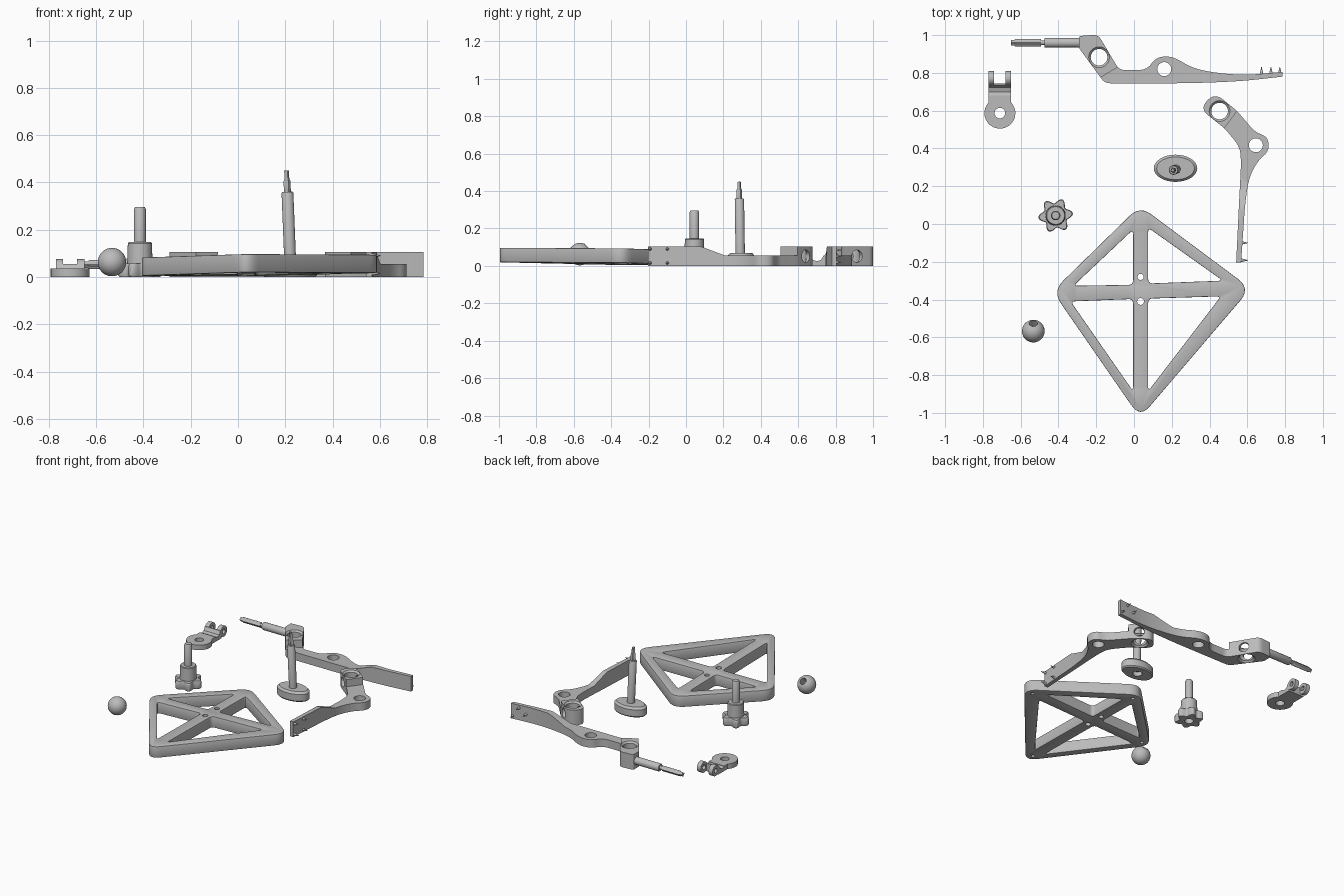
import bpy, bmesh
from math import pi, cos, sin, radians
from mathutils import Matrix, Vector

if "Cube" in bpy.data.objects:
    bpy.data.objects.remove(bpy.data.objects["Cube"])

GREY = (0.5, 0.5, 0.5, 1)
grey = bpy.data.materials.new("plain grey")
grey.use_nodes = True
grey.diffuse_color = GREY
grey.node_tree.nodes["Principled BSDF"].inputs["Base Color"].default_value = GREY

AXIS_X = Matrix(((0, 0, 1, 0), (1, 0, 0, 0), (0, 1, 0, 0), (0, 0, 0, 1)))  # profile (y, z) swept along x


def at(x, y, z=0):
    return Matrix.Translation((x, y, z))


def aim(direction):
    return Vector(direction).to_track_quat('Z', 'Y').to_matrix().to_4x4()


def lobes(r, amp=0, n=0, steps=32, ry=None, turn=0):
    """Circle, ellipse or lobed outline."""
    out = []
    for i in range(steps):
        a = 2 * pi * i / steps
        k = 1 + amp / r * cos(n * (a - turn))
        out.append((r * k * cos(a), (ry or r) * k * sin(a)))
    return out


def rounded(corners, steps=6):
    """Outline whose corners (x, y, cut length) are rounded."""
    out, n = [], len(corners)
    for i, (x, y, cut) in enumerate(corners):
        p = Vector((x, y))
        if not cut:
            out.append(p)
            continue
        a = Vector(corners[i - 1][:2]) - p
        b = Vector(corners[(i + 1) % n][:2]) - p
        a = a.normalized() * min(cut, a.length * 0.48)
        b = b.normalized() * min(cut, b.length * 0.48)
        for s in range(steps + 1):
            t = s / steps
            out.append(p + a * (1 - t) ** 2 + b * t ** 2)
    return out


def finish(bm, name):
    bmesh.ops.recalc_face_normals(bm, faces=bm.faces)
    me = bpy.data.meshes.new(name)
    bm.to_mesh(me)
    bm.free()
    ob = bpy.data.objects.new(name, me)
    bpy.context.collection.objects.link(ob)
    me.materials.append(grey)
    return ob


def loft(name, layers, mat=Matrix()):
    """Solid through a stack of (outline, height) layers."""
    bm = bmesh.new()
    rings = [[bm.verts.new(mat @ Vector((p[0], p[1], z))) for p in pts] for pts, z in layers]
    n = len(rings[0])
    for lo, hi in zip(rings, rings[1:]):
        for i in range(n):
            bm.faces.new((lo[i], lo[(i + 1) % n], hi[(i + 1) % n], hi[i]))
    bm.faces.new(rings[0][::-1])
    bm.faces.new(rings[-1])
    return finish(bm, name)


def prism(name, pts, z0, z1, mat=Matrix()):
    return loft(name, [(pts, z0), (pts, z1)], mat)


def turned(name, steps, mat=Matrix()):
    return loft(name, [(lobes(r), z) for r, z in steps], mat)


def apply(ob, mod):
    with bpy.context.temp_override(object=ob, active_object=ob, selected_objects=[ob]):
        bpy.ops.object.modifier_apply(modifier=mod.name)


def cut(ob, *cutters):
    for c in cutters:
        c.hide_render = True
        mod = ob.modifiers.new("cut", 'BOOLEAN')
        mod.operation, mod.solver, mod.object = 'DIFFERENCE', 'EXACT', c
        apply(ob, mod)
        bpy.data.objects.remove(c)


def hole(x, y, r, z0=-0.1, z1=0.3):
    return turned("cutter", [(r, z0), (r, z1)], at(x, y))


# Kite frame with four openings, screw holes and a slight tilt
frame = prism("kite_frame", rounded([(0.031, 0.096, 0.075), (-0.432, -0.356, 0.08),
                                     (0.032, -1.026, 0.08), (0.618, -0.341, 0.085)]), 0, 0.077)
for tri in ([(-0.005, -0.03), (-0.005, -0.322), (-0.32, -0.327)],
            [(0.075, -0.02), (0.075, -0.315), (0.47, -0.30)],
            [(0.075, -0.395), (0.075, -0.885), (0.46, -0.383)],
            [(-0.005, -0.397), (-0.005, -0.885), (-0.335, -0.41)]):
    cut(frame, prism("cutter", rounded([(x, y, 0.025) for x, y in tri]), -0.1, 0.2))
bevel = frame.modifiers.new("soft edges", 'BEVEL')
bevel.width, bevel.segments, bevel.limit_method, bevel.angle_limit = 0.006, 2, 'ANGLE', 1
apply(frame, bevel)
cut(frame, hole(0.035, -0.28, 0.016), hole(0.035, -0.41, 0.018))
for x, y in ((0.035, 0.03), (0.545, -0.345), (0.035, -0.95), (-0.365, -0.358)):
    cut(frame, hole(x, y, 0.012, -0.1, 0.025))
for v in frame.data.vertices:
    v.co.z += 0.01 + 0.012 * (v.co.x - 0.035) - 0.015 * (v.co.y + 0.36)


# Jaw arms: tall slotted block, thin middle, tall toothed tip
def arm(name, outline, low, high, eye, across, pivot):
    ob = prism(name, rounded(outline), 0, 0.105)
    cut(ob, loft("cutter", [(low, 0.055), (high, 0.115)]), hole(*pivot, 0.037), hole(*eye, 0.044))
    cut(ob, turned("cutter", [(0.044, 0.094), (0.056, 0.106)], at(*eye)),
        turned("cutter", [(0.056, -0.001), (0.044, 0.011)], at(*eye)),
        turned("cutter", [(0.033, -0.2), (0.033, 0.2)], at(*eye, 0.052) @ aim(across)))


def tooth(name, x, y, z, direction):
    turned(name, [(0.009, -0.006), (0.008, 0.005), (0.0008, 0.034)], at(x, y, z) @ aim(direction))


arm("long_arm",
    [(-0.29, 0.995, 0.01), (-0.19, 1.003, 0.03), (-0.087, 0.83, 0.02), (-0.065, 0.815, 0.02),
     (0.07, 0.815, 0.05), (0.115, 0.883, 0.05), (0.205, 0.89, 0.07), (0.32, 0.817, 0.1),
     (0.56, 0.785, 0.12), (0.785, 0.805, 0), (0.785, 0.78, 0), (0.56, 0.755, 0.12),
     (0.29, 0.745, 0.1), (-0.155, 0.745, 0.03), (-0.29, 0.93, 0.01)],
    [(-0.3, 0.7), (0.02, 0.895), (0.36, 0.95), (0.36, 0.65)],
    [(-0.3, 0.7), (0.02, 0.895), (0.53, 0.95), (0.53, 0.65)],
    (-0.185, 0.883), (0.84, 0.55, 0), (0.16, 0.82))
for x, z in ((0.675, 0.052), (0.725, 0.085), (0.772, 0.02)):
    tooth("long_arm_tooth", x, 0.798, z, (0, 1, 0))

arm("short_arm",
    [(0.427, 0.695, 0.055), (0.546, 0.598, 0.02), (0.64, 0.488, 0.03), (0.71, 0.46, 0.05),
     (0.715, 0.385, 0.05), (0.655, 0.335, 0.05), (0.607, 0.24, 0.06), (0.588, 0.105, 0.06),
     (0.567, -0.203, 0), (0.541, -0.203, 0), (0.557, 0.13, 0.06), (0.567, 0.317, 0.06),
     (0.562, 0.407, 0.05), (0.483, 0.503, 0.02), (0.348, 0.611, 0.055)],
    [(0.42, 0.428), (0.6, 0.671), (0.85, 0.6), (0.85, 0.21), (0.42, 0.21)],
    [(0.42, 0.428), (0.6, 0.671), (0.85, 0.6), (0.85, 0.05), (0.42, 0.05)],
    (0.453, 0.598), (0.7, 0.72, 0), (0.645, 0.417))
for y in (-0.1, -0.192):
    for z in (0.015, 0.09):
        tooth("short_arm_tooth", 0.57, y, z, (1, 0, 0))


# Splined shaft ends, shared by the long arm and the standing pin
def spline(name, layers, mat):
    loft(name, [(lobes(r, r * 0.2, 4), z) for r, z in layers], mat)


rod = at(-0.28, 0.96, 0.052) @ Matrix.Rotation(radians(-90), 4, 'Y')
turned("arm_rod", [(0.026, 0), (0.026, 0.19), (0.023, 0.195), (0.012, 0.195), (0.012, 0.22)], rod)
spline("arm_rod_spline", [(0.016, 0.212), (0.016, 0.35), (0.012, 0.355), (0.012, 0.37)], rod)

# Oval foot with a leaning pin
foot = loft("oval_foot", [(lobes(0.108, ry=0.066), 0), (lobes(0.115, ry=0.072), 0.008),
                          (lobes(0.115, ry=0.072), 0.054), (lobes(0.1, ry=0.06), 0.068)], at(0.22, 0.295))
cut(foot, hole(0.22, 0.295, 0.03, -0.1, 0.03))
pin = at(0.221, 0.29, 0.06) @ aim((-0.04, -0.015, 1))
turned("pin", [(0.025, 0), (0.025, 0.295), (0.022, 0.3), (0.013, 0.3), (0.013, 0.31)], pin)
spline("pin_spline", [(0.013, 0.3), (0.013, 0.345), (0.009, 0.355), (0.009, 0.39)], pin)

# Lobed hand knob with post
star = lobes(0.078, 0.014, 6, 72, turn=0.12)
small = [(x * 0.94, y * 0.94) for x, y in star]
knob = loft("hand_knob", [(small, 0), (star, 0.008), (star, 0.048), (small, 0.056)], at(-0.415, 0.045))
cut(knob, hole(-0.415, 0.045, 0.028, -0.1, 0.04))
turned("knob_hub", [(0.054, 0.045), (0.051, 0.142), (0.047, 0.147), (0.025, 0.147),
                    (0.025, 0.288), (0.02, 0.296)], at(-0.415, 0.045))

# Clevis: eye plate, bridge and two ringed prongs
arc = [radians(137 + 266 * i / 30) for i in range(31)]
plate = prism("clevis_plate", [(-0.71 + 0.082 * cos(a), 0.587 + 0.082 * sin(a)) for a in arc]
              + [(-0.65, 0.68), (-0.77, 0.68)], 0, 0.035)
cut(plate, hole(-0.71, 0.587, 0.028))
prism("clevis_bridge", [(0.67, 0), (0.67, 0.035), (0.7, 0.025), (0.722, 0.032), (0.735, 0.055),
                        (0.745, 0.055), (0.745, 0)], -0.77, -0.65, AXIS_X)
for x in (-0.77, -0.68):
    ring = AXIS_X @ at(0.772, 0.038, x)
    prong = turned("clevis_prong", [(0.037, 0), (0.037, 0.03)], ring)
    cut(prong, turned("cutter", [(0.016, -0.05), (0.016, 0.08)], ring))

# Ball with a slanted socket
bm = bmesh.new()
bmesh.ops.create_uvsphere(bm, u_segments=40, v_segments=24, radius=0.06, matrix=at(-0.533, -0.567, 0.063))
ball = finish(bm, "ball")
cut(ball, turned("cutter", [(0.022, 0), (0.022, 0.1)], at(-0.533, -0.567, 0.063) @ aim((0, 0.72, 0.69))))

# Smooth shading with sharp edges kept
for ob in bpy.context.scene.objects:
    if ob.type == 'MESH':
        bpy.ops.object.select_all(action='DESELECT')
        ob.select_set(True)
        bpy.context.view_layer.objects.active = ob
        bpy.ops.object.shade_smooth_by_angle(angle=radians(32))
